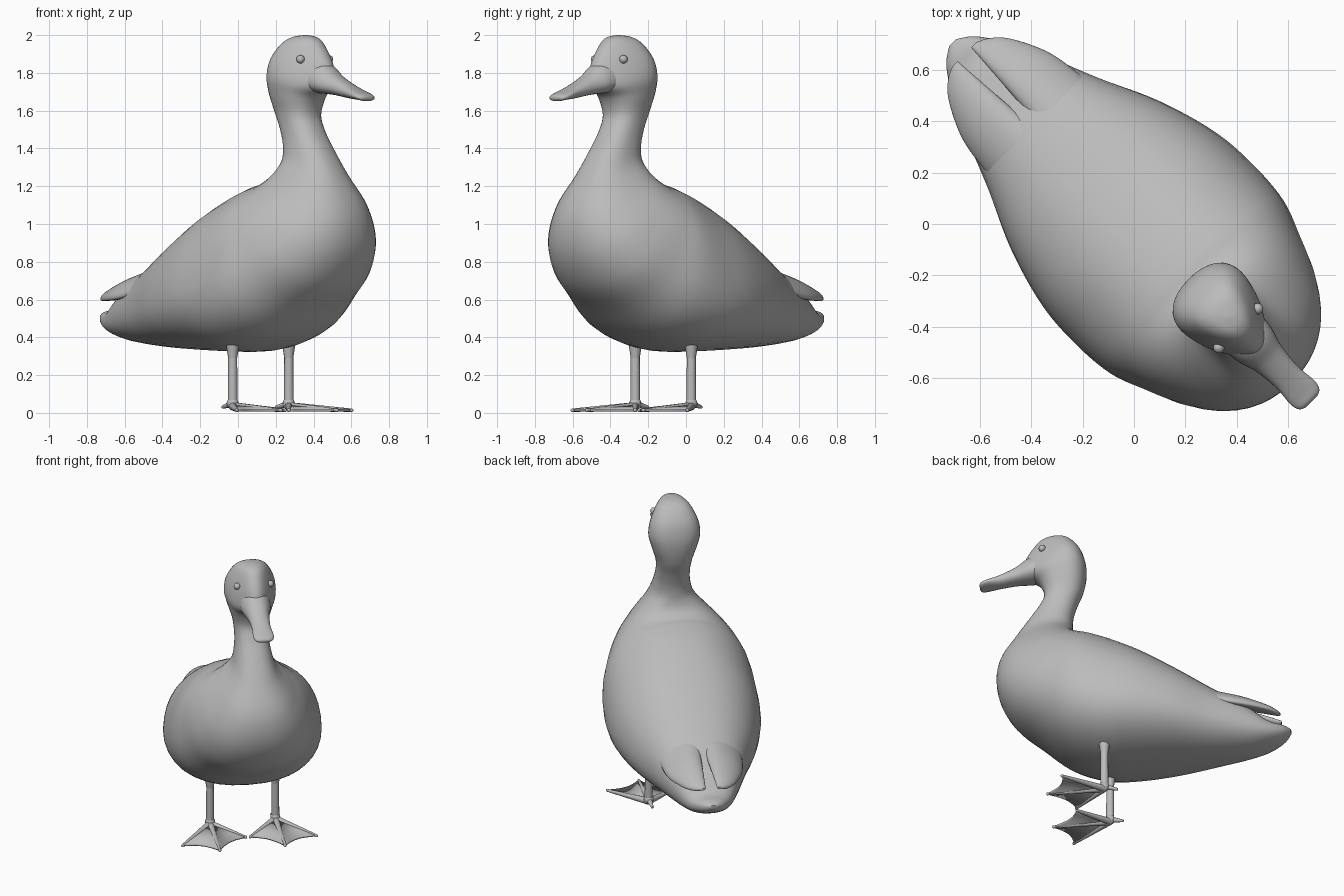
import bpy, bmesh, math
from mathutils import Vector, Matrix

old = bpy.data.objects.get("Cube")
if old:
    bpy.data.objects.remove(old)

# The bird is built facing +x, then turned to its diagonal heading
HEADING = Matrix.Rotation(math.radians(-45), 4, "Z")

grey = bpy.data.materials.new("plain grey")
grey.use_nodes = True
grey.diffuse_color = (0.5, 0.5, 0.5, 1)
grey.node_tree.nodes["Principled BSDF"].inputs["Base Color"].default_value = grey.diffuse_color


def finish(name, bm, angle=50):
    bmesh.ops.recalc_face_normals(bm, faces=bm.faces)
    bm.transform(HEADING)
    mesh = bpy.data.meshes.new(name)
    bm.to_mesh(mesh)
    bm.free()
    mesh.materials.append(grey)
    obj = bpy.data.objects.new(name, mesh)
    bpy.context.collection.objects.link(obj)
    bpy.ops.object.select_all(action="DESELECT")
    obj.select_set(True)
    bpy.context.view_layer.objects.active = obj
    bpy.ops.object.shade_smooth_by_angle(angle=math.radians(angle))
    return obj


def spline(rows, steps):
    """Catmull-Rom interpolation through the rows."""
    pts = [Vector(r) for r in rows]
    pts = [pts[0]] + pts + [pts[-1]]
    out = []
    for a, b, c, d in zip(pts, pts[1:], pts[2:], pts[3:]):
        for i in range(steps):
            t = i / steps
            out.append(b + (c - a) * (t / 2) + (a * 2 - b * 5 + c * 4 - d) * (t * t / 2)
                       + (b * 3 - a - c * 3 + d) * (t ** 3 / 2))
    return out + [pts[-1]]


def loft(name, rows, side=None, power=2.2, sides=40, steps=6):
    """Rows: back point (x, z), front point (x, z), half width, extra width towards the back."""
    bm = bmesh.new()
    rings = []
    for bx, bz, fx, fz, width, taper in spline(rows, steps):
        # folded wings sit off the centre line and droop outwards
        shift = side * (width + 0.07 * (-bx - 0.4)) if side else 0
        ring = []
        for k in range(sides):
            a = math.tau * k / sides
            c, s = (math.copysign(abs(f) ** (2 / power), f) for f in (math.cos(a), math.sin(a)))
            y = shift + width * s * (1 + taper * c)
            droop = 1.3 * y * y if side else 0
            ring.append(bm.verts.new(((bx + fx) / 2 + (bx - fx) / 2 * c, y,
                                      (bz + fz) / 2 + (bz - fz) / 2 * c - droop)))
        rings.append(ring)
    for r, q in zip(rings, rings[1:]):
        for k in range(sides):
            j = (k + 1) % sides
            bm.faces.new((r[k], r[j], q[j], q[k]))
    bm.faces.new(rings[0])
    bm.faces.new(rings[-1])
    return finish(name, bm)


def limb(bm, start, end, r1, r2):
    start, end = Vector(start), Vector(end)
    way = end - start
    turn = way.to_track_quat("Z", "Y").to_matrix().to_4x4()
    bmesh.ops.create_cone(bm, cap_ends=True, segments=14, radius1=r1, radius2=r2, depth=way.length,
                          matrix=Matrix.Translation((start + end) / 2) @ turn)


def ball(bm, place, radius):
    bmesh.ops.create_uvsphere(bm, u_segments=16, v_segments=10, radius=radius,
                              matrix=Matrix.Translation(place))


# Tail, body, neck and head as one skin, the rings fanning up from the breast
loft("body", [
    (-1.0, .525, -1.0, .5, .02, 0), (-.955, .54, -.955, .455, .08, 0),
    (-.86, .56, -.86, .41, .145, 0), (-.72, .665, -.72, .375, .215, 0),
    (-.5, .795, -.5, .35, .305, -.05), (-.27, .94, -.27, .335, .405, -.1),
    (-.05, 1.075, -.02, .325, .47, -.13), (.13, 1.165, .19, .33, .485, -.13),
    (.25, 1.208, .41, .4, .475, -.08), (.31, 1.222, .6, .54, .43, -.02),
    (.345, 1.24, .765, .68, .38, 0), (.368, 1.265, .86, .86, .315, 0),
    (.383, 1.3, .86, 1.06, .23, 0), (.39, 1.35, .755, 1.26, .145, 0),
    (.385, 1.42, .665, 1.4, .115, 0), (.36, 1.51, .6, 1.5, .107, 0),
    (.325, 1.6, .57, 1.58, .115, 0), (.305, 1.7, .6, 1.67, .143, .1),
    (.305, 1.79, .68, 1.73, .155, .3), (.33, 1.88, .695, 1.83, .135, .45),
    (.385, 1.955, .63, 1.94, .1, .35), (.44, 1.99, .58, 1.985, .06, .2),
    (.5, 2.0, .52, 2.0, .008, 0)], power=2.3)

# Bill, flat and slightly flared at the tip
loft("bill", [
    (.57, 1.86, .55, 1.7, .1, -.1), (.67, 1.85, .65, 1.69, .092, -.2),
    (.75, 1.79, .74, 1.682, .07, -.1), (.85, 1.737, .845, 1.665, .06, 0),
    (.93, 1.702, .93, 1.655, .066, 0), (.967, 1.688, .967, 1.65, .055, 0),
    (.98, 1.675, .98, 1.66, .03, 0)], sides=28)

for side, label in ((1, "left"), (-1, "right")):
    # Folded wing ending in a free tip above the tail
    loft(label + "_wing", [
        (-.38, .8, -.38, .74, .09, 0), (-.5, .783, -.5, .69, .125, 0),
        (-.6, .758, -.6, .665, .122, 0), (-.72, .722, -.72, .64, .106, 0),
        (-.85, .67, -.85, .615, .07, 0), (-.91, .64, -.91, .605, .04, 0),
        (-.935, .625, -.935, .61, .015, 0)], side=side, sides=28)

    # Eye
    bm = bmesh.new()
    ball(bm, (.575, side * .107, 1.872), .022)
    finish(label + "_eye", bm)

    # Leg, flared into the belly, with an ankle knob
    ankle = Vector((.17, side * .21, .05))
    bm = bmesh.new()
    limb(bm, ankle, ankle + Vector((0, 0, .25)), .026, .024)
    limb(bm, ankle + Vector((0, 0, .24)), ankle + Vector((0, 0, .33)), .024, .038)
    ball(bm, ankle, .032)
    finish(label + "_leg", bm)

    # Toes
    tips = [Vector((x, side * y, .014)) for x, y in ((.42, .43), (.53, .21), (.365, .015))]
    bm = bmesh.new()
    for tip in tips:
        limb(bm, ankle - Vector((0, 0, .015)), tip, .022, .009)
        ball(bm, tip, .01)
    limb(bm, ankle, ankle + Vector((-.085, -side * .01, -.02)), .02, .008)
    finish(label + "_toes", bm)

    # Web, scalloped between the toe tips
    bm = bmesh.new()
    heel = bm.verts.new(ankle - Vector((0, 0, .012)))
    for a, b in zip(tips, tips[1:]):
        edge = []
        for i in range(9):
            t = i / 8
            p = a.lerp(b, t).lerp(ankle, .45 * t * (1 - t))
            p.z = .014
            edge.append(bm.verts.new(p))
        for p, q in zip(edge, edge[1:]):
            bm.faces.new((heel, p, q))
    bmesh.ops.remove_doubles(bm, verts=bm.verts, dist=.0001)
    web = finish(label + "_web", bm)
    thick = web.modifiers.new("thickness", "SOLIDIFY")
    thick.thickness = .012
    thick.offset = 0
